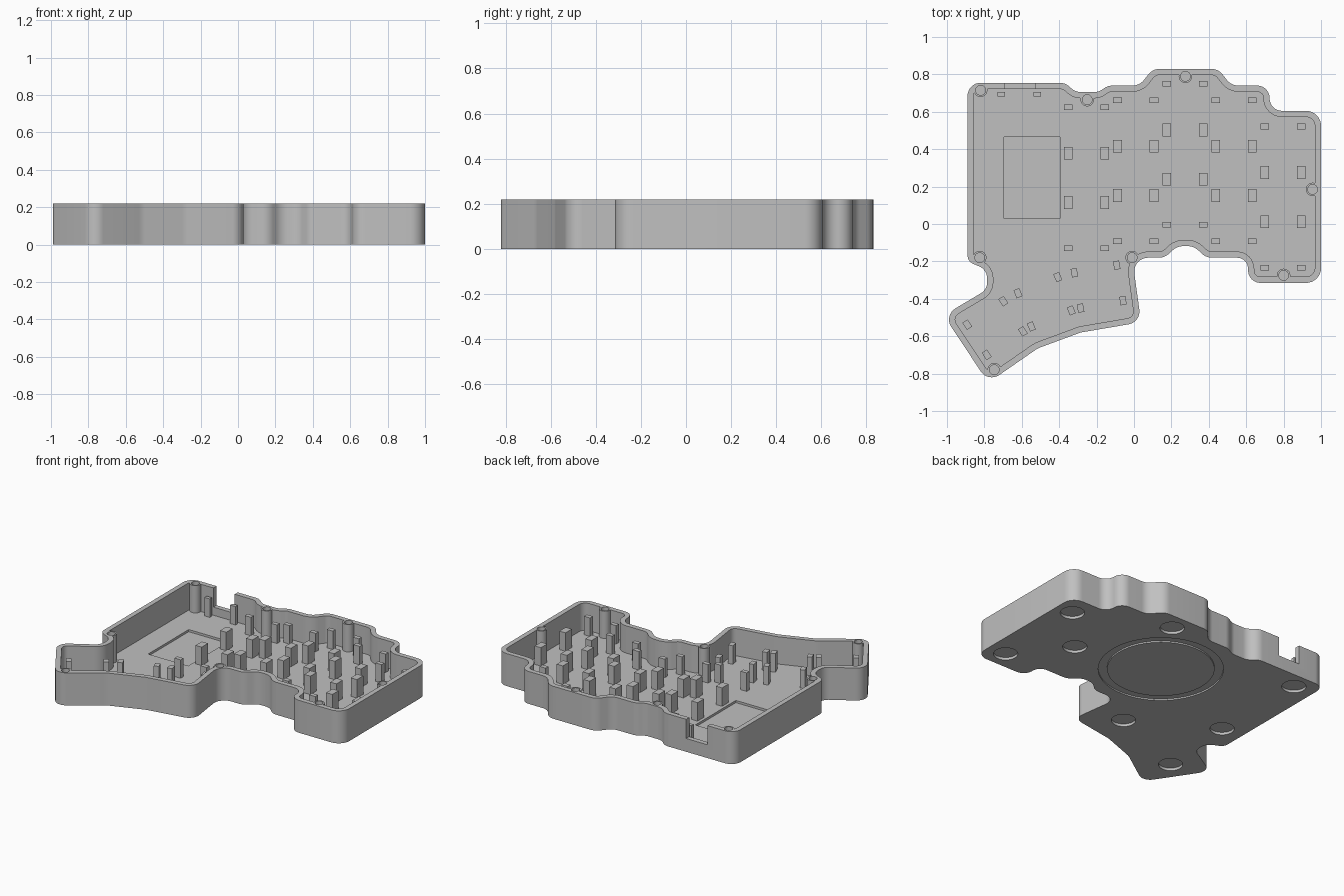
import bpy, bmesh, math
from mathutils import Vector, Matrix

if "Cube" in bpy.data.objects:
    bpy.data.objects.remove(bpy.data.objects["Cube"])

HEIGHT, FLOOR, WALL, POST_TOP = 0.22, 0.035, 0.033, 0.16

grey = bpy.data.materials.new("light grey plastic")
grey.diffuse_color = (0.53, 0.53, 0.53, 1)
grey.use_nodes = True
grey.node_tree.nodes["Principled BSDF"].inputs["Base Color"].default_value = grey.diffuse_color

# Case outline corners, clockwise from back left: x, y, fillet radius
CORNERS = [
    (-.89, .755, .07), (-.365, .755, .08), (-.315, .705, .08), (-.19, .705, .08),
    (-.14, .74, .08), (.03, .74, .08), (.10, .83, .08), (.45, .83, .08),
    (.52, .74, .08), (.725, .74, .08), (.725, .605, .07), (1, .605, .08),
    (1, -.315, .08), (.61, -.315, .07), (.61, -.18, .06), (.385, -.18, .08),
    (.32, -.118, .09), (.23, -.118, .09), (.165, -.18, .08), (-.01, -.18, .09),
    (.038, -.525, .07), (-.285, -.58, .15), (-.515, -.665, .15), (-.779, -.848, .07),
    (-1.018, -.489, .07), (-.785, -.35, .07), (-.785, -.245, .07), (-.89, -.20, .05),
]
SCREWS = [(-.82, .715), (-.25, .665), (.275, .79), (.955, .185),
          (.8, -.275), (-.01, -.18), (-.825, -.18), (-.747, -.779)]
FEET = [(.88, .46), (.29, .71), (.87, -.19), (.60, .15),
        (-.21, -.35), (-.74, -.04), (-.745, .64), (-.78, -.58)]


def rounded(corners, steps=8):
    """Replace every corner with a tangent arc."""
    pts, n = [], len(corners)
    for i, (x, y, r) in enumerate(corners):
        p = Vector((x, y))
        a = Vector(corners[i - 1][:2]) - p
        b = Vector(corners[(i + 1) % n][:2]) - p
        half = a.angle(b) / 2
        t = min(r / math.tan(half), .49 * a.length, .49 * b.length)
        r = t * math.tan(half)
        a.normalize()
        b.normalize()
        centre = p + (a + b).normalized() * (r / math.sin(half))
        u, v = p + a * t - centre, p + b * t - centre
        sweep = u.angle_signed(v)
        for k in range(steps + 1):
            pts.append(centre + Matrix.Rotation(-sweep * k / steps, 2) @ u)
    return pts


def inset(pts, d):
    """Move a clockwise loop inwards."""
    out = []
    for i, p in enumerate(pts):
        t = (pts[(i + 1) % len(pts)] - pts[i - 1]).normalized()
        out.append(p + Vector((t.y, -t.x)) * d)
    return out


def prism(name, pts, z0, z1):
    bm = bmesh.new()
    low = [bm.verts.new((p[0], p[1], z0)) for p in pts]
    high = [bm.verts.new((p[0], p[1], z1)) for p in pts]
    bm.faces.new(low)
    bm.faces.new(high)
    for i in range(len(pts)):
        bm.faces.new((low[i - 1], low[i], high[i], high[i - 1]))
    bmesh.ops.recalc_face_normals(bm, faces=bm.faces)
    me = bpy.data.meshes.new(name)
    bm.to_mesh(me)
    bm.free()
    me.materials.append(grey)
    ob = bpy.data.objects.new(name, me)
    bpy.context.collection.objects.link(ob)
    return ob


def disc(x, y, r, n=32):
    return [(x + r * math.cos(math.tau * k / n), y + r * math.sin(math.tau * k / n))
            for k in range(n)]


def box(x, y, w, d, deg=0):
    rot = Matrix.Rotation(math.radians(deg), 2)
    return [Vector((x, y)) + rot @ Vector((sx * w / 2, sy * d / 2))
            for sx, sy in ((-1, -1), (1, -1), (1, 1), (-1, 1))]


def cut(target, cutter):
    """Subtract the cutter and remove it."""
    mod = target.modifiers.new("cut", 'BOOLEAN')
    mod.operation, mod.solver, mod.object = 'DIFFERENCE', 'EXACT', cutter
    bpy.context.view_layer.objects.active = target
    bpy.ops.object.modifier_apply(modifier=mod.name)
    bpy.data.objects.remove(cutter)


# Tray: solid outline minus a cavity that leaves the screw posts standing
outline = rounded(CORNERS)
case = prism("case", outline, 0, HEIGHT)
cavity = prism("cavity", inset(outline, WALL), FLOOR, .3)
for x, y in SCREWS:
    cut(cavity, prism("post_cutter", disc(x, y, .036), -.1, .4))
cut(case, cavity)

# Screw holes
for x, y in SCREWS:
    cut(case, prism("hole_cutter", disc(x, y, .026, 24), .08, .4))

# Cable port in the back wall, and the battery recess in the floor
cut(case, prism("port_cutter", box(-.61, .75, .16, .12), .09, .4))
cut(case, prism("recess_cutter", box(-.545, .2475, .30, .435), .02, .1))

# Underside: foot recesses and ring groove
for x, y in FEET:
    cut(case, prism("foot_cutter", disc(x, y, .075), -.1, .018))
ring = prism("ring_cutter", disc(.02, .28, .385, 64), -.1, .01)
cut(ring, prism("ring_core", disc(.02, .28, .33, 64), -.2, .1))
cut(case, ring)

bpy.ops.object.select_all(action='DESELECT')
case.select_set(True)
bpy.context.view_layer.objects.active = case
bpy.ops.object.shade_smooth_by_angle(angle=math.radians(30))


def support(x, y, w, d, deg=0):
    prism("support_post", box(x, y, w, d, deg), FLOOR - .008, POST_TOP)


# Key column supports: left x, y of the upper large post
for x, y in ((-.352, .378), (-.088, .415), (.175, .503), (.437, .415), (.70, .275)):
    for px in (x, x + .195):
        support(px, y, .046, .068)
        support(px, y - .263, .046, .068)
        support(px, y + .246, .046, .03)
        support(px, y - .508, .046, .03)

# Supports beside the cable port
for x in (-.71, -.517):
    support(x, .695, .04, .024)

# Thumb key supports: four corners round each tilted key
for x, y, deg in ((-.743, -.556, 33), (-.478, -.416, 22), (-.189, -.335, 10)):
    rot = Matrix.Rotation(math.radians(deg), 2)
    for sx in (-1, 1):
        for sy in (-1, 1):
            p = Vector((x, y)) + rot @ Vector((sx * .115, sy * .096))
            support(p.x, p.y, .033, .046, deg)
